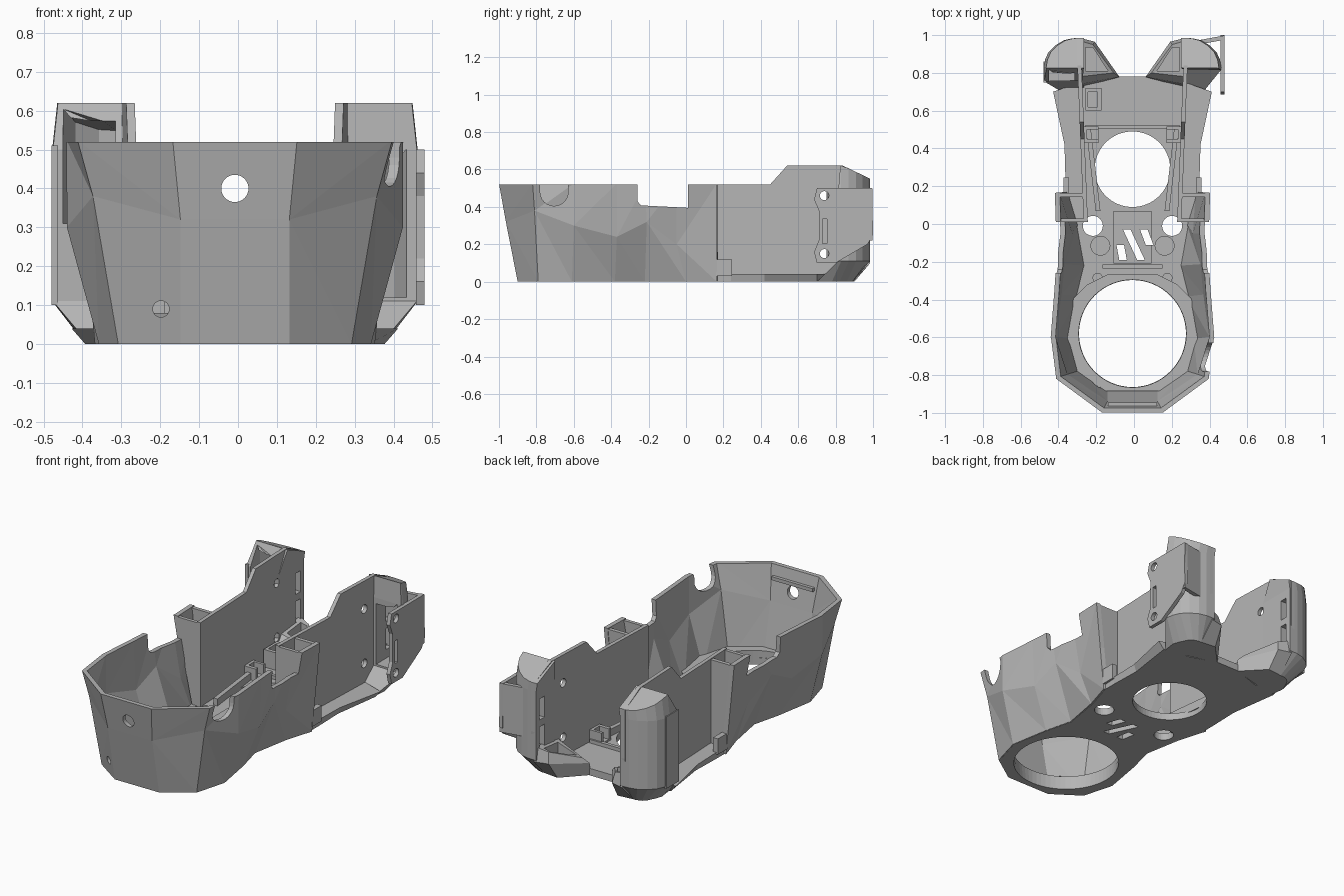
import bpy, bmesh, math

old = bpy.data.objects.get("Cube")
if old:
    bpy.data.objects.remove(old, do_unlink=True)

AXIS = -.008  # x of the mirror plane of the body

grey = bpy.data.materials.new("mid_grey")
grey.use_nodes = True
grey.diffuse_color = (0.46, 0.46, 0.46, 1)
grey.node_tree.nodes["Principled BSDF"].inputs["Base Color"].default_value = (0.46, 0.46, 0.46, 1)


def make(name, verts, faces, fix=True):
    mesh = bpy.data.meshes.new(name)
    mesh.from_pydata([(x + AXIS, y, z) for x, y, z in verts], [], faces)
    if fix:
        bm = bmesh.new()
        bm.from_mesh(mesh)
        bmesh.ops.recalc_face_normals(bm, faces=bm.faces)
        bm.to_mesh(mesh)
        bm.free()
    mesh.materials.append(grey)
    obj = bpy.data.objects.new(name, mesh)
    bpy.context.collection.objects.link(obj)
    return obj


def loft(name, rings):
    """Closed solid through rings of equal point count."""
    n = len(rings[0])
    verts = [p for ring in rings for p in ring]
    faces = [tuple(range(n)), tuple(range(len(verts) - n, len(verts)))]
    for r in range(len(rings) - 1):
        for i in range(n):
            j = (i + 1) % n
            faces.append((r*n + i, r*n + j, r*n + n + j, r*n + n + i))
    return make(name, verts, faces)


def prism(name, pts, axis, a, b):
    """Profile extruded along x (y,z points), y (x,z) or z (x,y)."""
    place = {"x": lambda p, t: (t, p[0], p[1]),
             "y": lambda p, t: (p[0], t, p[1]),
             "z": lambda p, t: (p[0], p[1], t)}[axis]
    return loft(name, [[place(p, t) for p in pts] for t in (a, b)])


def box(name, x, y, z):
    return prism(name, [(x[0], y[0]), (x[1], y[0]), (x[1], y[1]), (x[0], y[1])], "z", *z)


def circle(cx, cy, r, n=32):
    return [(cx + r*math.cos(2*math.pi*i/n), cy + r*math.sin(2*math.pi*i/n)) for i in range(n)]


def side(pts, s):
    return [(s*p[0], *p[1:]) for p in pts]


def apply_mod(obj, mod):
    bpy.context.view_layer.objects.active = obj
    bpy.ops.object.modifier_apply(modifier=mod.name)


def cut(obj, cutters):
    for c in cutters:
        c.hide_render = True
        mod = obj.modifiers.new("cut", "BOOLEAN")
        mod.operation, mod.solver, mod.object = "DIFFERENCE", "EXACT", c
        apply_mod(obj, mod)
        bpy.data.objects.remove(c, do_unlink=True)


# Faceted front shell: columns of bottom, middle and top points
cols = [((.36, .165, 0), (.385, .165, .25), (.412, .165, .525)),
        ((.31, .0, 0), (.345, -.05, .20), (.405, -.05, .525)),
        ((.27, -.22, 0), (.385, -.21, .32), (.405, -.22, .525)),
        ((.31, -.38, 0), (.40, -.37, .24), (.415, -.37, .525)),
        ((.35, -.61, 0), (.432, -.60, .30), (.433, -.60, .525)),
        ((.30, -.79, 0), (.365, -.81, .38), (.405, -.82, .525)),
        ((.14, -.90, 0), (.14, -.963, .32), (.16, -1.0, .525))]
cols += [tuple((-p[0], p[1], p[2]) for p in c) for c in reversed(cols)]
faces = []
for i in range(len(cols) - 1):
    for j in range(2):
        a, b, c, d = i*3 + j, i*3 + j + 1, i*3 + j + 4, i*3 + j + 3
        left_half = i < 6
        faces += [(a, b, c), (a, c, d)] if (j == 0) == left_half else [(a, b, d), (b, c, d)]
shell = make("front_shell", [p for c in cols for p in c], faces, fix=False)
solid = shell.modifiers.new("wall", "SOLIDIFY")
solid.thickness, solid.offset = 0.026, -1
apply_mod(shell, solid)
cut(shell, [
    box("rim_cut", (-.6, .6), (-1.1, .3), (.52, .7)),
    prism("notch_cut", [(-.26, .6), (-.26, .43), (-.24, .408), (.01, .395), (.01, .6)], "x", -.6, .6),
    prism("round_notch_cut", [(-.63, .6), (-.63, .48)] +
          [(-.705 + .075*math.cos(t*math.pi/12), .48 - .075*math.sin(t*math.pi/12)) for t in range(1, 12)] +
          [(-.78, .48), (-.78, .6)], "x", .3, .6),
    prism("front_hole_cut", circle(0, .4, .035), "y", -1.1, -.8),
    prism("small_hole_cut", circle(-.19, .09, .021), "y", -1.1, -.75)])

# Floor with waist, widening to the rear ledge
half_floor = [(.14, -.895), (.295, -.785), (.345, -.61), (.305, -.38), (.265, -.22), (.30, 0), (.35, .165)]
rear_low = [(.35, .24), (.345, .42), (.385, .70), (.25, .72), (.07, .78)]
rear_high = [(.355, .24), (.36, .42), (.42, .70), (.25, .76), (.07, .78)]


def outline(half, z, grow=0):
    return [(x + grow, y, z) for x, y in half] + [(-x - grow, y, z) for x, y in reversed(half)]


floor = loft("floor", [outline(half_floor + rear_low, 0), outline(half_floor + rear_high, .04)])
cutters = [prism("front_fan_cut", circle(0, -.58, .283, 64), "z", -.1, .1),
           prism("rear_fan_cut", circle(0, .29, .2, 64), "z", -.1, .1)]
for s in (1, -1):
    cutters += [prism("post_cut", circle(s*.21, -.01, .053), "z", -.1, .2),
                prism("recess_cut", circle(s*.17, -.115, .05), "z", .028, .2),
                prism("screw_cut", circle(s*.185, -.285, .024), "z", .02, .2)]


def slots():
    spans = [(-.085, -.11, -.055, -.19), (-.05, -.03, .04, -.19), (.04, -.03, .085, -.11)]
    return [prism("slot_cut", [(a, b), (a + .04, b), (c + .025, d), (c - .015, d)], "z", -.1, .2)
            for a, b, c, d in spans]


cut(floor, cutters + slots())

# Raised centre pad, fan seat flange and cross ridges
pad = box("centre_pad", (-.1, .1), (-.21, .07), (.035, .05))
cut(pad, slots())
half_seat = [(.13, -.885), (.285, -.78), (.33, -.61), (.30, -.40), (.22, -.32), (.11, -.265)]
seat = loft("fan_seat_flange", [outline(half_seat, .035), outline(half_seat, .08, .018)])
cut(seat, [prism("seat_cut", circle(0, -.58, .285, 64), "z", 0, .2)])
box("rear_ridge", (-.25, .25), (.505, .525), (.03, .06))
box("front_ridge", (-.16, .16), (-.235, -.215), (.03, .06))
box("front_inner_lip", (-.13, .13), (-.975, -.945), (.44, .46))
clip = box("cable_clip", (-.25, -.165), (.6, .72), (.03, .14))
cut(clip, [box("clip_cut", (-.235, -.185), (.62, .70), (.05, .3))])


def wall_x(y):
    return .236 + .04*y


def roof_z(y):
    return .62 - max(0, y - .84)*.48


# Mirrored side parts
profile = [(.01, .02), (.74, .02), (.90, .06), (.975, .12), (.985, .27), (.985, .55),
           (.84, .62), (.54, .62), (.45, .52), (.01, .52)]
horn_foot = [(.25, .70), (.25, .88), (.28, .89), (.30, .89), (.33, .88), (.35, .86), (.37, .82),
             (.385, .78), (.375, .70)]
recess = [(.307, .6), (.307, .955), (.35, .95), (.41, .91), (.44, .84), (.447, .6)]
windows = ((.17, .29), (.33, .45))

for s, tag in ((1, "left"), (-1, "right")):
    def window_cuts():
        return [box("window_cut", (s*.2, s*.34), (.91, .955), z) for z in windows]

    # Thin upright wall
    wall = loft(tag + "_side_wall", [[(s*(wall_x(y) + t), y, z) for y, z in profile] for t in (0, .022)])
    cut(wall, [prism("hole_cut", circle(.74, z, .024), "x", s*.2, s*.36) for z in (.15, .46)] + window_cuts())

    # Square pocket between wall and shell
    prism(tag + "_pocket_front", side([(.24, .04), (.29, .04), (.325, .2), (.385, .515), (.24, .515)], s),
          "y", .01, .03)
    prism(tag + "_pocket_back", side([(.245, .02), (.35, .02), (.375, .25), (.40, .515), (.245, .515)], s),
          "y", .143, .165)
    box(tag + "_ledge_tab", (s*.335, s*.365), (.16, .245), (.03, .12))

    # Rear hollow horn with rounded flank
    front_y = .82 if s > 0 else .76
    plan = [(.265, front_y), (.265, .985), (.32, .983), (.365, .972), (.41, .945), (.445, .91),
            (.463, .87), (.47, .83), (.468, front_y - .005)]
    top = [(x*.972, max(y, .825), roof_z(y)) for x, y in plan]
    rings = [[(x, y, 0) for x, y in horn_foot], [(x, y, .11) for x, y in plan],
             [(x, y, .50) for x, y in plan], top]
    horn = loft(tag + "_rear_horn", [side(r, s) for r in rings])
    low, drop = (.12, .12) if s > 0 else (.31, .016)
    hollow = loft("recess_cut", [side([(x, y, low) for x, y in recess], s),
                                 side([(x, y, roof_z(y) - drop) for x, y in recess], s)])
    cut(horn, [hollow] + window_cuts())

    # Angled air outlet at the rear
    outlet = loft(tag + "_air_outlet", [side(r, s) for r in (
        [(.07, .775, 0), (.19, .90, 0), (.28, .89, 0), (.28, .72, 0)],
        [(.07, .78, .07), (.20, .965, .10), (.28, .985, .10), (.28, .74, .10)],
        [(.10, .80, .10), (.21, .95, .16), (.28, .97, .18), (.28, .78, .16)])])
    cut(outlet, [prism("outlet_cut", side([(.13, .81), (.21, .935), (.25, .935), (.25, .81)], s), "z", .05, .3)])

    # Leaning rail and low bracket beside the rear fan
    prism(tag + "_rail", side([(.17, .07), (.195, .07), (.245, .5), (.22, .5)], s), "z", .03, .08)
    bracket = box(tag + "_bracket", (s*.18, s*.256), (.43, .515), (.03, .11))
    cut(bracket, [box("bracket_cut", (s*.15, s*.24), (.45, .50), (.05, .3))])

# Left mounting plate with two holes, a slot and a web to the horn
plate = prism("left_mount_plate", [(.70, .10), (.80, .10), (.97, .20), (1.0, .25), (.995, .50), (.70, .50),
                                   (.685, .44), (.71, .38), (.71, .22), (.685, .16)], "x", .466, .488)
cut(plate, [prism("hole_cut", circle(.74, z, .024), "x", .4, .55) for z in (.15, .46)] +
    [box("slot_cut", (.4, .55), (.73, .755), (.205, .335))])
prism("left_plate_web", [(.35, .95), (.35, .973), (.486, .998), (.486, .975)], "z", .22, .498)

# Right mounting flange
box("right_mount_flange", (-.472, -.455), (.75, .86), (.10, .51))
